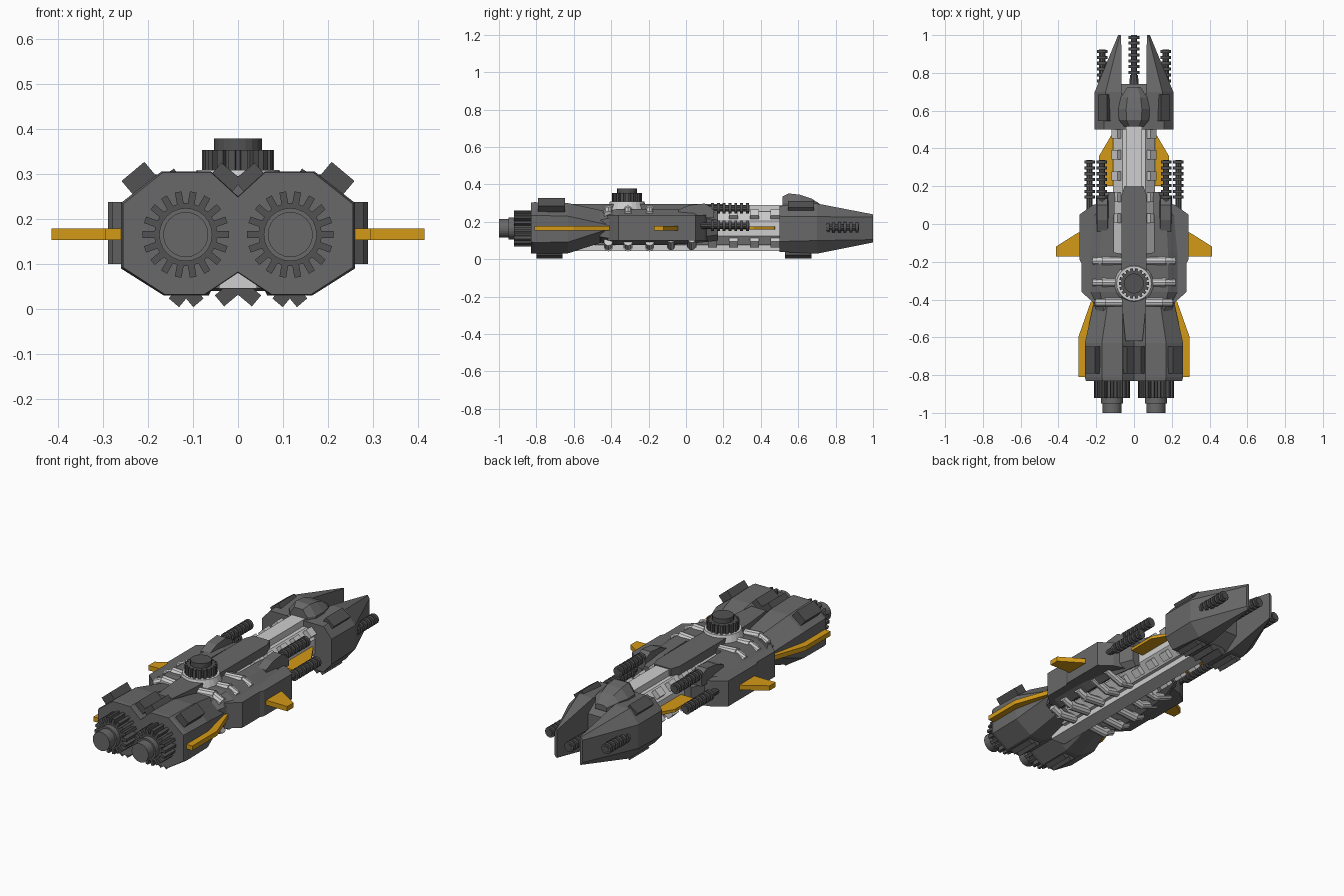
import bpy, bmesh, math
from mathutils import Vector, Matrix

if "Cube" in bpy.data.objects:
    bpy.data.objects.remove(bpy.data.objects["Cube"])

ZC = 0.165  # height of the ship's axis


def material(name, rgb):
    m = bpy.data.materials.new(name)
    m.diffuse_color = (*rgb, 1)
    m.use_nodes = True
    m.node_tree.nodes["Principled BSDF"].inputs["Base Color"].default_value = m.diffuse_color
    return m


HULL = material("hull grey", (0.14, 0.14, 0.14))
DARK = material("dark machinery grey", (0.085, 0.085, 0.087))
LIGHT = material("light grey frame", (0.62, 0.62, 0.62))
GOLD = material("amber fins", (0.65, 0.32, 0.008))


def finish(name, bm, mat, mx=False, mz=False):
    """Mirror the part over x = 0 and/or the ship's axis, then make the object."""
    for on, m in ((mx, Matrix.Scale(-1, 4, (1, 0, 0))),
                  (mz, Matrix.Translation((0, 0, 2 * ZC)) @ Matrix.Scale(-1, 4, (0, 0, 1)))):
        if on:
            d = bmesh.ops.duplicate(bm, geom=bm.verts[:] + bm.edges[:] + bm.faces[:])["geom"]
            bmesh.ops.transform(bm, matrix=m, verts=[v for v in d if isinstance(v, bmesh.types.BMVert)])
    bmesh.ops.recalc_face_normals(bm, faces=bm.faces[:])
    me = bpy.data.meshes.new(name)
    bm.to_mesh(me)
    bm.free()
    me.materials.append(mat)
    ob = bpy.data.objects.new(name, me)
    bpy.context.collection.objects.link(ob)
    return ob


def loft(bm, rings):
    """Closed solid through (y, [(x, z), ...]) sections."""
    rows = [[bm.verts.new((x, y, z)) for x, z in sec] for y, sec in rings]
    for a, b in zip(rows, rows[1:]):
        for i in range(len(a)):
            j = (i + 1) % len(a)
            bm.faces.new((a[i], a[j], b[j], b[i]))
    bm.faces.new(rows[0])
    bm.faces.new(rows[-1])


def prism(bm, outline, z0, z1):
    lo = [bm.verts.new((x, y, z0)) for x, y in outline]
    hi = [bm.verts.new((x, y, z1)) for x, y in outline]
    bm.faces.new(lo)
    bm.faces.new(hi)
    for i in range(len(lo)):
        j = (i + 1) % len(lo)
        bm.faces.new((lo[i], lo[j], hi[j], hi[i]))


def box(bm, loc, size, deg=0):
    """Box turned about the y axis."""
    m = Matrix.Translation(loc) @ Matrix.Rotation(math.radians(deg), 4, 'Y') @ Matrix.Diagonal((*size, 1))
    bmesh.ops.create_cube(bm, size=1, matrix=m)


def tube(bm, a, b, r1, r2=None, seg=16):
    a, b = Vector(a), Vector(b)
    rot = (b - a).to_track_quat('Z', 'Y').to_matrix().to_4x4()
    bmesh.ops.create_cone(bm, cap_ends=True, segments=seg, radius1=r1, radius2=r2 or r1,
                          depth=(b - a).length, matrix=Matrix.Translation((a + b) / 2) @ rot)


def gear(bm, a, b, r_in, r_out, n, tooth):
    """Drum with n radial fins between points a and b."""
    a, b = Vector(a), Vector(b)
    rot = (b - a).to_track_quat('Z', 'Y').to_matrix().to_4x4()
    tube(bm, a, b, r_in, seg=24)
    for k in range(n):
        m = (Matrix.Translation((a + b) / 2) @ rot @ Matrix.Rotation(math.tau * k / n, 4, 'Z')
             @ Matrix.Translation(((r_out + r_in) / 2 - .005, 0, 0))
             @ Matrix.Diagonal((r_out - r_in + .01, tooth, (b - a).length, 1)))
        bmesh.ops.create_cube(bm, size=1, matrix=m)


def barrel(bm, x, z, y0, y1, n, step=.031):
    """Gun barrel with cooling rings counted back from the muzzle."""
    tube(bm, (x, y0, z), (x, y1, z), .017, seg=10)
    for k in range(n):
        y = y1 - .012 - k * step
        tube(bm, (x, y - .008, z), (x, y + .008, z), .028, seg=12)


# Engine pods: octagons meeting on the centre line
def pod(w, zt, zb):
    return [(0, zt - .055), (.06, zt), (.17 * w, zt), (.26 * w, zt - .07),
            (.26 * w, zb + .06), (.165 * w, zb), (.075, zb), (0, zb + .05)]


bm = bmesh.new()
loft(bm, [(-.83, pod(.98, .303, .032)), (-.81, pod(1, .305, .03)), (-.63, pod(1, .3, .032)),
          (-.42, pod(.82, .255, .1))])
finish("engine_pods", bm, HULL, mx=True)

# Engines: finned ring and stepped nozzle
bm = bmesh.new()
gear(bm, (.116, -.82, ZC), (.116, -.92, ZC), .07, .096, 18, .015)
finish("engine_fins", bm, DARK, mx=True)
bm = bmesh.new()
tube(bm, (.116, -.9, ZC), (.116, -.95, ZC), .059, seg=24)
tube(bm, (.116, -.94, ZC), (.116, -1, ZC), .05, seg=24)
finish("engine_nozzles", bm, HULL, mx=True)

# Armour plates on pods and nose
bm = bmesh.new()
box(bm, (.217, -.72, .286), (.066, .145, .05), 40)
box(bm, (.027, -.72, .29), (.06, .145, .04), -40)
box(bm, (.158, .615, .282), (.06, .14, .03), 35)
for y in (-.73, .6):
    for x, s in ((.098, 40), (.132, -40)):
        box(bm, (x, y, .026), (.03, .14, .032), s)
box(bm, (.022, .6, .034), (.05, .14, .032), 40)
finish("armour_plates", bm, DARK, mx=True)

# Central frame: octagonal core with top and bottom rails
bm = bmesh.new()
core = [(.06, .255), (.11, .205), (.11, .125), (.06, .075),
        (-.06, .075), (-.11, .125), (-.11, .205), (-.06, .255)]
loft(bm, [(-.5, core), (.52, core)])
box(bm, (0, .01, .265), (.08, 1.02, .05))
box(bm, (0, -.05, .065), (.085, 1.12, .04))
finish("central_frame", bm, LIGHT)

# Frame nubs along the corners of the core
bm = bmesh.new()
for k in range(5):
    box(bm, (.088, .03 + .112 * k, .235), (.045, .05, .045), 45)
finish("frame_nubs", bm, LIGHT, mx=True, mz=True)

# Curved ribs bridging frame and side shells
bm = bmesh.new()
for y, x in ((-.195, .2), (-.31, .2), (-.415, .185)):
    tube(bm, (.05, y, .255), (x - .03, y, .264), .024, seg=10)
    tube(bm, (x - .05, y, .262), (x + .012, y, .235), .024, seg=10)
finish("frame_ribs", bm, LIGHT, mx=True, mz=True)
bm = bmesh.new()
for y in (-.08, .03):
    tube(bm, (.04, y, .085), (.12, y, .07), .022, seg=10)
    tube(bm, (.11, y, .07), (.21, y, .11), .022, seg=10)
finish("belly_ribs", bm, LIGHT, mx=True)


# Mid side shells
def shell(xi, xm, xo, zt, zb):
    return [(xi, zt), (xm, zt), (xo, zt - .04), (xo, zb + .03), (xm, zb), (xm - .03, zb + .02), (xi, .17)]


bm = bmesh.new()
loft(bm, [(-.46, shell(.06, .16, .2, .25, .09)), (-.36, shell(.06, .18, .24, .27, .075)),
          (-.16, shell(.06, .18, .24, .27, .075)), (-.15, shell(.105, .18, .24, .27, .075)),
          (.04, shell(.105, .17, .23, .265, .085)), (.17, shell(.1, .13, .15, .25, .1))])
finish("side_shells", bm, HULL, mx=True)
bm = bmesh.new()
prism(bm, [(.288, .05), (.288, -.19), (.278, -.21), (.278, -.36), (.21, -.42), (.17, -.3), (.15, .12), (.22, .1)],
      .1, .237)
finish("side_boxes", bm, HULL, mx=True)

# Dorsal spine armour
bm = bmesh.new()
half = [(.045, -.62), (.062, -.45), (.067, -.18), (.067, .15), (.05, .2)]
prism(bm, half + [(-x, y) for x, y in reversed(half)], .23, .295)
finish("dorsal_spine", bm, HULL)

# Turret
bm = bmesh.new()
tube(bm, (0, -.315, .24), (0, -.315, .308), .112, .092, seg=24)
finish("turret_base", bm, LIGHT)
bm = bmesh.new()
gear(bm, (0, -.315, .3), (0, -.315, .353), .068, .08, 18, .015)
tube(bm, (0, -.315, .35), (0, -.315, .378), .053, seg=20)
finish("turret_drum", bm, DARK)


# Forked nose: tapering prongs, centre block and cockpit dome
def prong(xi, xm, xo, zt, zb, c):
    return [(xi, zt), (xm, zt), (xo, zt - c), (xo, zb + c), (xm, zb), (xi, zb)]


bm = bmesh.new()
loft(bm, [(.5, prong(.06, .16, .208, .285, .04, .055)), (.7, prong(.065, .15, .208, .298, .03, .07)),
          (1, prong(.068, .075, .084, .24, .09, .015))])
finish("nose_prongs", bm, HULL, mx=True)
bm = bmesh.new()
loft(bm, [(.5, [(.07, .285), (.07, .045), (-.07, .045), (-.07, .285)]),
          (.66, [(.07, .29), (.07, .04), (-.07, .04), (-.07, .29)]),
          (.74, [(.07, .23), (.07, .1), (-.07, .1), (-.07, .23)])])
finish("nose_block", bm, HULL)


def dome(w, z):
    return [(w, .26), (w, .3 if z > .31 else .28), (w * .5, z), (-w * .5, z),
            (-w, .3 if z > .31 else .28), (-w, .26)]


bm = bmesh.new()
loft(bm, [(.515, dome(.05, .335)), (.55, dome(.08, .352)), (.61, dome(.083, .345)),
          (.67, dome(.07, .325)), (.725, dome(.035, .29))])
finish("nose_dome", bm, HULL)

# Guns and their mounts
bm = bmesh.new()
barrel(bm, .168, .17, .65, .925, 6)
barrel(bm, .17, .272, .08, .34, 7)
barrel(bm, .235, .18, .05, .34, 7)
finish("side_guns", bm, DARK, mx=True)
bm = bmesh.new()
barrel(bm, 0, ZC, .72, 1, 7)
tube(bm, (0, .7, ZC), (0, .79, ZC), .03, .022, seg=10)
finish("nose_gun", bm, DARK)
bm = bmesh.new()
loft(bm, [(y, [(.14, z), (.195, z), (.2, .22), (.13, .22)])
          for y, z in ((-.04, .265), (.02, .29), (.1, .298), (.15, .27))])
finish("gun_mounts", bm, HULL, mx=True)

# Amber fins: pod skirts, mid wings and forward vanes
for name, pts, z0, z1 in (
        ("pod_skirts", [(.24, -.81), (.295, -.81), (.295, -.6), (.228, -.41), (.19, -.41)], .153, .178),
        ("mid_wings", [(.27, -.04), (.295, -.045), (.414, -.12), (.414, -.172), (.27, -.172)], .153, .179),
        ("forward_vanes", [(.1, .48), (.12, .47), (.185, .36), (.185, .2), (.1, .2)], .158, .174)):
    bm = bmesh.new()
    prism(bm, pts, z0, z1)
    finish(name, bm, GOLD, mx=True)
